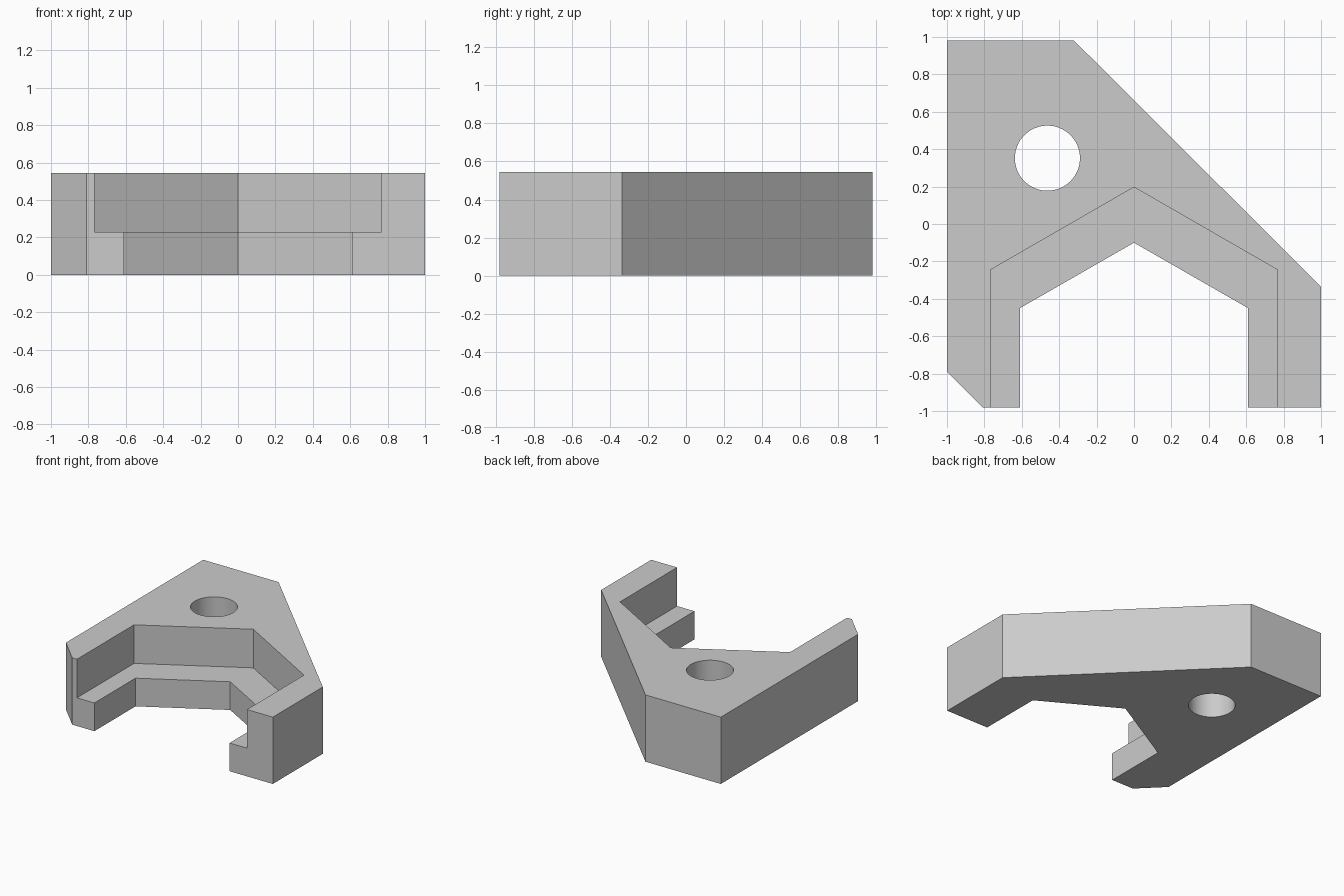
import bpy
import bmesh
from math import radians

default = bpy.data.objects.get("Cube")
if default:
    bpy.data.objects.remove(default, do_unlink=True)

HEIGHT, LEDGE, FRONT = 0.545, 0.23, -0.98

grey = bpy.data.materials.new("light grey")
grey.use_nodes = True
grey.diffuse_color = (0.6, 0.6, 0.6, 1)
grey.node_tree.nodes["Principled BSDF"].inputs["Base Color"].default_value = grey.diffuse_color


def finish(name, bm):
    bmesh.ops.recalc_face_normals(bm, faces=bm.faces)
    mesh = bpy.data.meshes.new(name)
    bm.to_mesh(mesh)
    bm.free()
    mesh.materials.append(grey)
    obj = bpy.data.objects.new(name, mesh)
    bpy.context.collection.objects.link(obj)
    return obj


def prism(name, outline, bottom, top):
    """Extrude a plan outline straight up."""
    bm = bmesh.new()
    face = bm.faces.new([bm.verts.new((x, y, bottom)) for x, y in outline])
    ext = bmesh.ops.extrude_face_region(bm, geom=[face], use_keep_orig=True)
    verts = [g for g in ext["geom"] if isinstance(g, bmesh.types.BMVert)]
    bmesh.ops.translate(bm, vec=(0, 0, top - bottom), verts=verts)
    return finish(name, bm)


def gable(half_width, shoulder, peak):
    """Symmetric pointed opening, running out past the front."""
    y = FRONT - 0.2
    return [(-half_width, y), (half_width, y), (half_width, shoulder),
            (0, peak), (-half_width, shoulder)]


# Clamp body with chamfered outer corners
body = prism("clamp_body", [(-1, 0.98), (-1, -0.79), (-0.81, FRONT),
                            (1, FRONT), (1, -0.335), (-0.32, 0.98)], 0, HEIGHT)

# Through opening, wider upper recess and bolt hole
opening = prism("opening_cutter", gable(0.61, -0.45, -0.10), -0.2, LEDGE + 0.1)
recess = prism("recess_cutter", gable(0.767, -0.245, 0.197), LEDGE, HEIGHT + 0.2)
bm = bmesh.new()
bmesh.ops.create_cone(bm, cap_ends=True, segments=64, radius1=0.174, radius2=0.174, depth=2)
hole = finish("bolt_hole_cutter", bm)
hole.location = (-0.463, 0.352, 0.3)

# Cut the body, then drop the cutters
cutters = [opening, recess, hole]
for cutter in cutters:
    mod = body.modifiers.new(cutter.name, "BOOLEAN")
    mod.operation = "DIFFERENCE"
    mod.solver = "EXACT"
    mod.object = cutter
bpy.context.view_layer.update()
result = bpy.data.meshes.new_from_object(
    body.evaluated_get(bpy.context.evaluated_depsgraph_get()))
body.modifiers.clear()
body.data = result
for cutter in cutters:
    bpy.data.objects.remove(cutter, do_unlink=True)

# Smooth only the round bolt hole
for obj in bpy.context.selected_objects:
    obj.select_set(False)
body.select_set(True)
bpy.context.view_layer.objects.active = body
bpy.ops.object.shade_smooth_by_angle(angle=radians(25))
